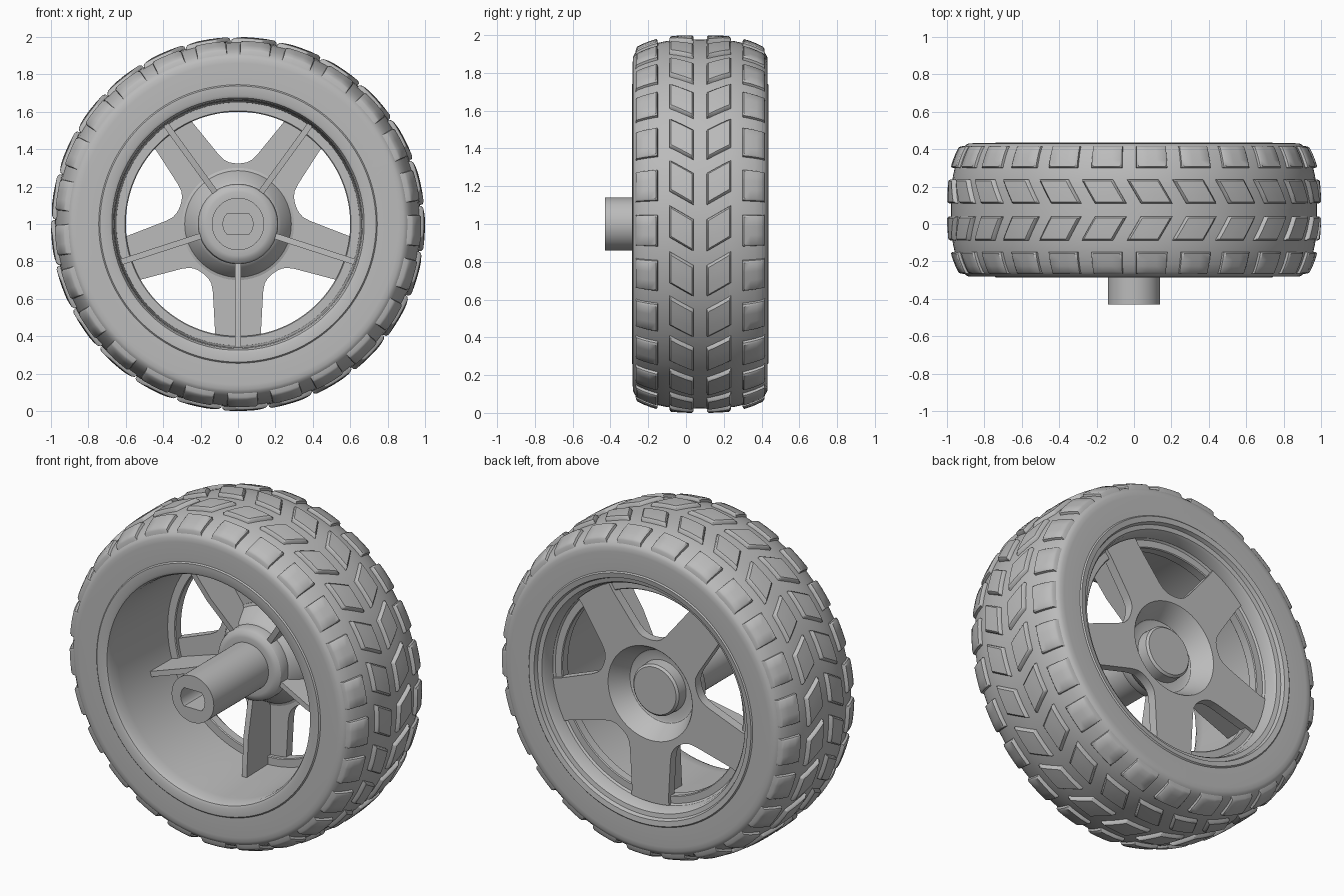
import bpy, bmesh
from math import sin, cos, pi, radians

if "Cube" in bpy.data.objects:
    bpy.data.objects.remove(bpy.data.objects["Cube"], do_unlink=True)

grey = bpy.data.materials.new("plain_grey")
grey.use_nodes = True
grey.diffuse_color = (0.5, 0.5, 0.5, 1)
grey.node_tree.nodes["Principled BSDF"].inputs["Base Color"].default_value = (0.5, 0.5, 0.5, 1)

MID = 0.075      # middle of the tyre along the axle
BLOCKS = 25
SPOKES = 5


def polar(r, a, y):
    return (r * cos(a), y, 1 + r * sin(a))


def finish(bm, name, angle=30):
    bmesh.ops.remove_doubles(bm, verts=bm.verts, dist=1e-5)
    bmesh.ops.recalc_face_normals(bm, faces=bm.faces)
    mesh = bpy.data.meshes.new(name)
    bm.to_mesh(mesh)
    bm.free()
    mesh.materials.append(grey)
    ob = bpy.data.objects.new(name, mesh)
    bpy.context.collection.objects.link(ob)
    bpy.ops.object.select_all(action="DESELECT")
    ob.select_set(True)
    bpy.context.view_layer.objects.active = ob
    bpy.ops.object.shade_smooth_by_angle(angle=radians(angle))
    return ob


def lathe(name, profile, steps=100, closed=True, flat=None):
    """Spin (radius, y) points round the axle; flat = (bore radius, half height)."""
    bm = bmesh.new()
    rings = []
    for r, y in profile:
        ring = []
        for i in range(steps):
            x, yy, z = polar(r, 2 * pi * i / steps, y)
            if flat and r == flat[0]:
                z = 1 + max(-flat[1], min(flat[1], z - 1))
            ring.append(bm.verts.new((x, yy, z)))
        rings.append(ring)
    pairs = list(zip(rings, rings[1:]))
    if closed:
        pairs.append((rings[-1], rings[0]))
    for a, b in pairs:
        for i in range(steps):
            j = (i + 1) % steps
            bm.faces.new((a[i], a[j], b[j], b[i]))
    return finish(bm, name)


def crown(y):
    """Tyre radius under the tread."""
    return 0.978 - 0.065 * (abs(y - MID) / 0.34) ** 3


# Tyre carcass
half = [(crown(MID + d), d) for d in (0, 0.06, 0.12, 0.18, 0.24, 0.29, 0.33)]
half += [(0.9, 0.348), (0.885, 0.355), (0.86, 0.357), (0.74, 0.355), (0.71, 0.3)]
tyre = [(r, MID - d) for r, d in reversed(half)] + [(r, MID + d) for r, d in half[1:]]
lathe("tyre", tyre)

# Raised tread blocks: four rows, the middle two slanted into a chevron
U = (0, 0.025, 0.08, 0.36, 0.64, 0.92, 0.975, 1)
LIFT = (-0.012, 0.014, 0.022, 0.022, 0.022, 0.022, 0.014, -0.012)
bm = bmesh.new()
# each row: first y, last y, slant at each end in degrees
for y0, y1, s0, s1 in ((-0.268, -0.148, 0, 0), (-0.09, 0.042, 3, -1.5),
                       (0.108, 0.24, -1.5, 3), (0.298, 0.418, 0, 0)):
    for k in range(BLOCKS):
        grid = []
        for v, lv in zip(U, LIFT):
            y = y0 + (y1 - y0) * v
            row = []
            for u, lu in zip(U, LIFT):
                deg = 360 / BLOCKS * k - 2.1 + s0 + (s1 - s0) * v + 10.2 * (u - 0.5)
                row.append(bm.verts.new(polar(crown(y) + min(lu, lv), radians(deg), y)))
            grid.append(row)
        for a, b in zip(grid, grid[1:]):
            for i in range(len(U) - 1):
                bm.faces.new((a[i], a[i + 1], b[i + 1], b[i]))
finish(bm, "tread_blocks", 40)

# Rim: front bead, barrel, inner ledge and rear bead
lathe("rim", [
    (0.745, -0.2), (0.745, -0.28), (0.738, -0.287), (0.69, -0.287), (0.675, -0.28),
    (0.665, -0.26), (0.66, -0.2), (0.65, 0.26), (0.605, 0.26), (0.6, 0.265),
    (0.6, 0.315), (0.605, 0.32), (0.645, 0.32), (0.655, 0.33), (0.665, 0.39),
    (0.675, 0.405), (0.7, 0.41), (0.708, 0.432), (0.738, 0.437), (0.745, 0.43),
    (0.745, 0.35)])

# Hub: rear cap, dish, cone, rounded collar, axle tube and flat-sided bore
lathe("hub", [
    (0, 0.295), (0.14, 0.295), (0.152, 0.283), (0.155, 0.22), (0.205, 0.22),
    (0.215, 0.225), (0.275, 0.335), (0.28, 0.34), (0.3, 0.34), (0.3, 0.28),
    (0.285, 0.275), (0.23, 0.18), (0.215, 0.17), (0.215, 0.13), (0.208, 0.11),
    (0.19, 0.095), (0.17, 0.09), (0.14, 0.09), (0.14, -0.43), (0.08, -0.43),
    (0.08, -0.1), (0, -0.1)], steps=72, closed=False, flat=(0.08, 0.055))

# Five-armed spoke plate: (degrees from arm centre, radius) over half an arm
arm = [(0, 0.652), (6, 0.652), (11, 0.652), (11.5, 0.61), (16, 0.47), (20.5, 0.385),
       (24, 0.35), (28, 0.333), (32, 0.326), (36, 0.324)]
arm = [(-d, r) for d, r in reversed(arm[1:])] + arm[:-1]
outline = [(radians(72 * k - 90 + d), r) for k in range(SPOKES) for d, r in arm]
bm = bmesh.new()
loops = [[bm.verts.new(polar(r if outer else 0.282, a, y)) for a, r in outline]
         for outer, y in ((0, 0.34), (1, 0.34), (1, 0.285), (0, 0.285))]
count = len(outline)
for n in range(4):
    a, b = loops[n], loops[(n + 1) % 4]
    for i in range(count):
        j = (i + 1) % count
        bm.faces.new((a[i], a[j], b[j], b[i]))
finish(bm, "spoke_plate")

# Stiffening fin along the front of each spoke
bm = bmesh.new()
for k in range(SPOKES):
    t = radians(72 * k - 90)
    sides = []
    for w in (-0.016, 0.016):
        sides.append([bm.verts.new((r * cos(t) - w * sin(t), y, 1 + r * sin(t) + w * cos(t)))
                      for r, y in ((0.2, 0.12), (0.42, 0.075), (0.655, 0.06),
                                   (0.65, 0.3), (0.27, 0.3), (0.2, 0.17))])
    bm.faces.new(sides[0])
    bm.faces.new(sides[1][::-1])
    for i in range(6):
        j = (i + 1) % 6
        bm.faces.new((sides[0][i], sides[0][j], sides[1][j], sides[1][i]))
finish(bm, "spoke_fins")
